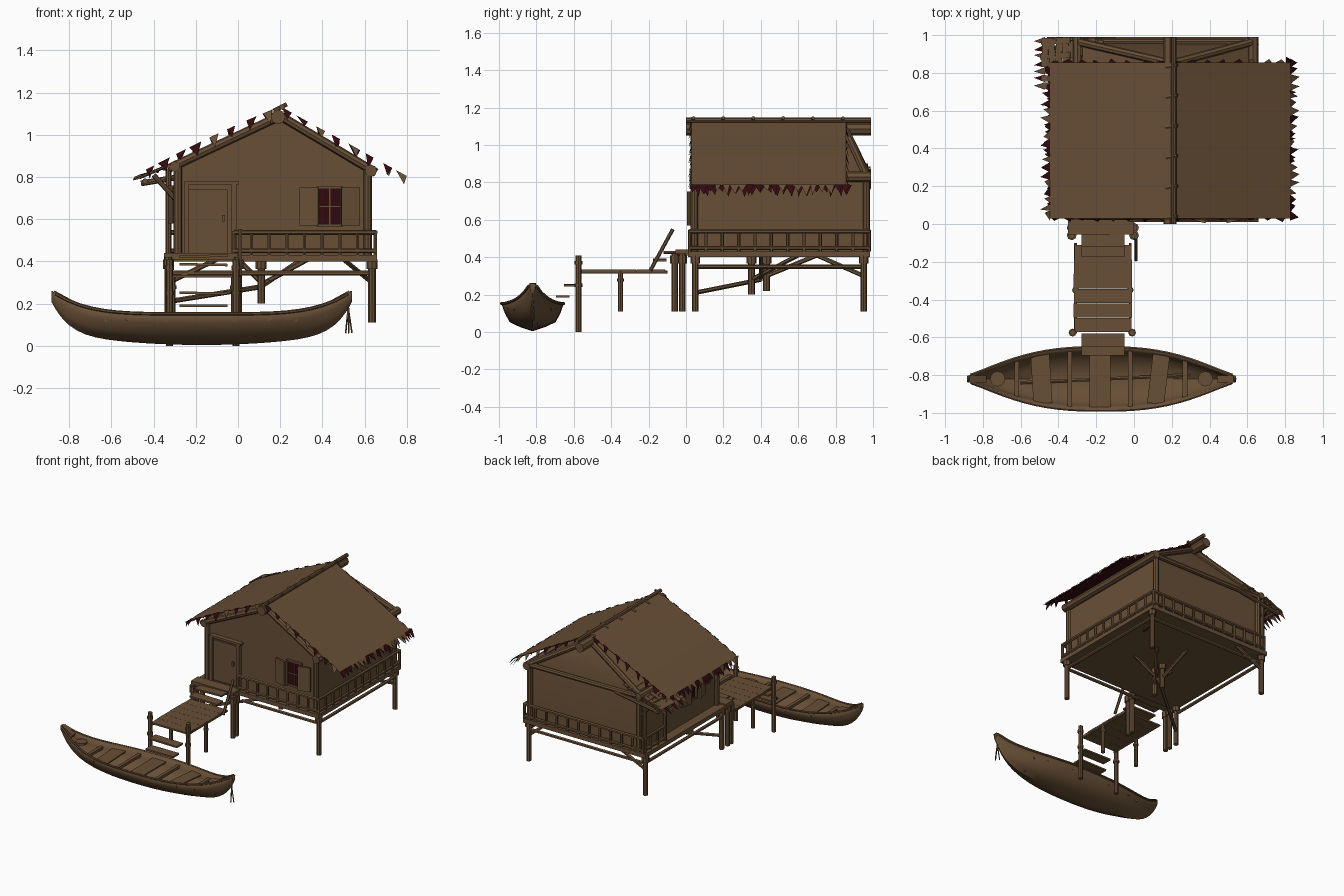
import bpy, bmesh, math, random
from mathutils import Vector, Matrix

if "Cube" in bpy.data.objects:
    bpy.data.objects.remove(bpy.data.objects["Cube"])
random.seed(4)

def material(name, c):
    m = bpy.data.materials.new(name)
    m.diffuse_color = (*c, 1)
    m.use_nodes = True
    m.node_tree.nodes["Principled BSDF"].inputs["Base Color"].default_value = m.diffuse_color
    return m

WOOD = material("brown wood", (0.138, 0.078, 0.037))
RED = material("dark maroon", (0.032, 0.003, 0.005))

def finish(bm, name, smooth=True, fix=True):
    if fix:
        bmesh.ops.recalc_face_normals(bm, faces=bm.faces[:])
    me = bpy.data.meshes.new(name)
    bm.to_mesh(me)
    bm.free()
    me.materials.append(WOOD)
    me.materials.append(RED)
    ob = bpy.data.objects.new(name, me)
    bpy.context.collection.objects.link(ob)
    if smooth:
        bpy.ops.object.select_all(action='DESELECT')
        ob.select_set(True)
        bpy.context.view_layer.objects.active = ob
        bpy.ops.object.shade_smooth_by_angle(angle=math.radians(40))
    return ob

def log(bm, p, q, r, n=8, r2=None):
    p, q = Vector(p), Vector(q)
    d = q - p
    M = Matrix.Translation((p + q) / 2) @ d.to_track_quat('Z', 'Y').to_matrix().to_4x4()
    bmesh.ops.create_cone(bm, cap_ends=True, segments=n, radius1=r, radius2=r2 or r, depth=d.length, matrix=M)

def box(bm, x0, x1, y0, y1, z0, z1, mat=0, tilt=0, turn=0):
    M = (Matrix.Translation(((x0+x1)/2, (y0+y1)/2, (z0+z1)/2)) @ Matrix.Rotation(turn, 4, 'Z')
         @ Matrix.Rotation(tilt, 4, 'Y') @ Matrix.Diagonal((x1-x0, y1-y0, z1-z0, 1)))
    for f in {f for v in bmesh.ops.create_cube(bm, size=1, matrix=M)['verts'] for f in v.link_faces}:
        f.material_index = mat

def tooth(bm, base, along, tip, mat):
    b, a, t = Vector(base), Vector(along), Vector(tip)
    f = bm.faces.new([bm.verts.new(v) for v in (b - a, b + t, b + a)])
    f.material_index = mat

# house walls; the back gable leans in towards the ridge
bm = bmesh.new()
gable = [(-.28, .42), (.615, .42), (.615, .84), (.2, 1.08), (-.28, .86)]
front = [bm.verts.new((x, .055, z)) for x, z in gable]
back = [bm.verts.new((x, .84 if z > 1 else .955, z)) for x, z in gable]
bm.faces.new(front)
for i in range(5):
    bm.faces.new((front[i], front[i-1], back[i-1], back[i]))
bm.faces.new((back[0], back[1], back[2], back[4]))
bm.faces.new((back[2], back[3], back[4]))
finish(bm, "house_walls")

# floor deck and landing
bm = bmesh.new()
box(bm, -.35, .66, .01, .985, .40, .43)
box(bm, -.35, 0, -.055, .03, .41, .44)
finish(bm, "floor_deck", False)

# wall frame: corner posts, gable rafters, eave logs, ridge pole
bm = bmesh.new()
for y in (.045, .965):
    for x in (-.285, .615):
        log(bm, (x, y, .42), (x, y, .85), .02)
log(bm, (.2, .045, 1.09), (.655, .045, .82), .021)
log(bm, (.2, .045, 1.09), (-.33, .045, .84), .021)
log(bm, (.2, .85, 1.085), (.63, .965, .835), .021)
log(bm, (.2, .85, 1.085), (-.3, .965, .85), .021)
log(bm, (-.3, .965, .84), (.63, .965, .835), .018)
log(bm, (.63, .02, .83), (.63, .99, .83), .029)
log(bm, (-.3, .02, .85), (-.3, .99, .85), .025)
log(bm, (.19, .0, 1.085), (.19, .99, 1.085), .035)
log(bm, (.21, .0, 1.132), (.21, .99, 1.132), .014)
for i in range(6):
    y = .03 + i * .16
    log(bm, (.17, y, 1.115), (.23, y + .01, 1.145), .01, 6)
finish(bm, "wall_frame")

# roof sheet, maroon underneath
prof = [(-.445, .825), (-.3, .9), (-.15, .975), (.03, 1.058), (.2, 1.13),
        (.36, 1.04), (.52, .955), (.68, .865), (.825, .785)]
bm = bmesh.new()
rows = [[bm.verts.new((x, y, z + dz)) for x, z in prof]
        for dz in (0, -.005) for y in (.03, .855)]
for i in range(len(prof) - 1):
    bm.faces.new((rows[0][i], rows[0][i+1], rows[1][i+1], rows[1][i]))
    bm.faces.new((rows[2][i+1], rows[2][i], rows[3][i], rows[3][i+1])).material_index = 1
finish(bm, "roof_sheet", fix=False)

# ragged leaf fringe on verges and eaves
bm = bmesh.new()
R = random.uniform
for y, s in ((.03, -1), (.855, 1)):
    for i in range(len(prof) - 1):
        a, b = Vector((prof[i][0], y, prof[i][1])), Vector((prof[i+1][0], y, prof[i+1][1]))
        for k in (.2, .65):
            d = (b - a).normalized()
            tooth(bm, a.lerp(b, k) + Vector((0, 0, .006)), d * R(.02, .033),
                  (R(-.01, .015), s * R(.01, .02), -R(.035, .06)), random.random() < .8)
for x, z, s in ((-.445, .828, -1), (.825, .79, 1)):
    for layer in (0, 1):
        for i in range(20):
            y = .045 + i * .0425 + layer * .015
            tooth(bm, (x - s * layer * .02, y, z - layer * .005), (0, R(.017, .028), 0),
                  (s * R(.025, .055), R(-.015, .015), -R(.035, .065)), layer or random.random() < .6)
finish(bm, "roof_fringe", False, False)

# small corner awning at back left
bm = bmesh.new()
for i in range(9):
    x = -.47 + i * .036
    z = .80 + i * .011
    box(bm, x - .018, x + .018, .83 + R(0, .02), .97 + R(0, .02), z, z + .008, 0, R(-.5, .1), R(-.1, .1))
for i in range(7):
    y = .73 + i * .04
    box(bm, -.49 + R(-.02, .02), -.33, y - .016, y + .016, .818, .826, 0, -.4, R(-.1, .1))
    tooth(bm, (-.47, y, .80), (0, .02, 0), (-.06, R(-.01, .01), -.045), i % 2)
log(bm, (-.46, .975, .77), (-.1, .975, .83), .014)
log(bm, (-.44, .7, .78), (-.44, .99, .78), .014)
for y in (.2, .72, .96):
    log(bm, (-.4, y, .81), (-.3, y, .7), .012)
for y in (.72, .96):
    log(bm, (-.33, y, .42), (-.33, y, .84), .014)
finish(bm, "corner_awning", False)

# door with frame and handle
bm = bmesh.new()
box(bm, -.235, -.05, .045, .056, .44, .74)
for x in (-.245, -.02):
    box(bm, x - .012, x + .012, .025, .056, .43, .765)
box(bm, -.255, .005, .02, .056, .765, .78)
box(bm, -.075, -.062, .03, .045, .59, .62)
finish(bm, "door", False)

# windows: front, and a copy turned onto the left wall
def window(name, M):
    bm = bmesh.new()
    box(bm, -.05, .05, -.008, 0, -.085, .085, 1)
    for z in (-.09, .09):
        box(bm, -.06, .06, -.016, 0, z - .007, z + .007)
    box(bm, -.05, .05, -.012, 0, -.003, .003)
    box(bm, -.003, .003, -.012, 0, -.085, .085)
    for s in (-1, 1):
        box(bm, s*.098 - .045, s*.098 + .045, -.04, -.025, -.09, .09, 0, 0, s * .25)
        box(bm, s*.055 - .007, s*.055 + .007, -.022, 0, -.095, .095)
    bmesh.ops.transform(bm, matrix=M, verts=bm.verts[:])
    finish(bm, name, False)
window("front_window", Matrix.Translation((.435, .055, .66)))
window("left_window", Matrix.Translation((-.28, .35, .67)) @ Matrix.Rotation(-math.pi/2, 4, 'Z'))

# railings round the deck
bm = bmesh.new()
for p, q, n in (((-.02, .02), (.65, .02), 8), ((.65, .02), (.65, .98), 11),
                ((.65, .98), (-.33, .98), 11), ((-.33, .98), (-.33, .72), 3)):
    p, q = Vector((*p, 0)), Vector((*q, 0))
    for z, r in ((.538, .012), (.45, .011)):
        log(bm, p + Vector((0, 0, z)), q + Vector((0, 0, z)), r, 6)
    for i in range(n + 1):
        c = p.lerp(q, i / n)
        log(bm, c + Vector((0, 0, .43)), c + Vector((0, 0, .545)), .009, 6)
log(bm, (.01, -.19, .33), (.01, -.07, .55), .01, 6)
finish(bm, "deck_railing")

# stilts with caps
bm = bmesh.new()
for x, y, z in ((-.33, .05, .11), (.635, .05, .11), (-.33, .95, .11), (.635, .95, .11),
                (0, -.02, .11), (-.33, -.02, .11), (0, -.06, .11), (-.33, -.06, .11),
                (.11, .35, .2), (.11, .43, .22)):
    log(bm, (x, y, z), (x, y, .42), .018)
    log(bm, (x, y, .365), (x, y, .41), .026)
finish(bm, "stilts")

# braces and beams below the floor
bm = bmesh.new()
for p, q in (((0, .05, .345), (.64, .05, .345)), ((-.33, .95, .345), (.64, .95, .345)),
             ((.635, .05, .35), (.635, .95, .35)), ((-.33, .05, .35), (-.33, .95, .35)),
             ((.11, .4, .29), (.33, .4, .41)), ((.11, .4, .3), (.0, .4, .41)),
             ((.11, .35, .28), (.3, .6, .41)), ((-.33, .05, .21), (.11, .4, .28)),
             ((.11, .43, .3), (.11, .7, .41)), ((.635, .95, .3), (.5, .7, .41)),
             ((-.33, .95, .3), (-.1, .95, .41))):
    log(bm, p, q, .012, 6)
finish(bm, "floor_braces")

# dock: planks, beams, posts
bm = bmesh.new()
for i in range(6):
    y = -.15 - i * .077
    w = .157 + R(-.008, .005)
    box(bm, -.165 - w, -.165 + w, y - .038, y + .038, .323, .335)
for x in (-.31, -.02):
    log(bm, (x, -.58, .32), (x, -.1, .32), .008, 6)
    log(bm, (x, -.35, .11), (x, -.35, .33), .014)
    log(bm, (x, -.35, .27), (x, -.35, .285), .018)
for x in (-.325, -.01):
    log(bm, (x, -.575, 0), (x, -.575, .41), .016)
    for z in (.24, .36):
        log(bm, (x, -.575, z), (x, -.575, z + .02), .021)
finish(bm, "dock")

# steps up to the landing and down to the boat
bm = bmesh.new()
for y, z in ((-.085, .425), (-.14, .385), (-.615, .25), (-.66, .19)):
    box(bm, -.278, -.05, y - .036, y + .036, z - .006, z + .006, 0, R(-.03, .03))
finish(bm, "steps", False)

# boat hull, lofted along its length
CX, CY, L = -.172, -.82, .7125
def half(t): return .016 + .151 * max(0, 1 - abs(t) ** 2.6) ** 1.3
def sheer(t): return .152 + .108 * abs(t) ** 4.5
def keel(t): return .004 + .06 * t * t + .146 * abs(t) ** 9
bm = bmesh.new()
side = [(1, 1), (.9, .68), (.74, .33), (.4, .15)]
sec = [(-u, v) for u, v in side] + [(0, 0)] + side[::-1]
rings = []
for i in range(33):
    t = -math.cos(math.pi * i / 32)
    rings.append([bm.verts.new((CX + L * t, CY + half(t) * u, keel(t) + (sheer(t) - keel(t)) * v)) for u, v in sec])
for a, b in zip(rings, rings[1:]):
    for j in range(8):
        bm.faces.new((a[j], b[j], b[j+1], a[j+1]))
bm.faces.new(rings[0])
bm.faces.new(rings[-1][::-1])
bm.normal_update()
if sum(f.normal.z * f.calc_area() for f in bm.faces) > 0:
    bmesh.ops.reverse_faces(bm, faces=bm.faces[:])
hull = finish(bm, "boat_hull", fix=False)
mod = hull.modifiers.new("thickness", 'SOLIDIFY')
mod.thickness, mod.offset = .01, -1

# gunwales, seats, ribs and end decks
bm = bmesh.new()
ts = [-.97 + 1.94 * i / 24 for i in range(25)]
for s in (-1, 1):
    pts = [(CX + L * t, CY + s * half(t), sheer(t)) for t in ts]
    for p, q in zip(pts, pts[1:]):
        log(bm, p, q, .008, 6)
    log(bm, (CX + s * .55, CY, .165), (CX + s * .55, CY, .18), .04, 12)
    box(bm, CX + s*.66 - .05, CX + s*.66 + .05, CY - .018, CY + .018, .215, .24, 0, -s * .5)
for x, w, a in ((-.49, .05, .06), (-.18, .055, 0), (.13, .045, -.12)):
    h = half((x - CX) / L) - .014
    box(bm, x - w, x + w, CY - h, CY + h, .12, .13, 0, 0, a)
for x in (-.62, -.34, -.02, .27):
    h = half((x - CX) / L) - .012
    box(bm, x - .012, x + .012, CY - h, CY + h, .115, .135)
log(bm, (-.6, CY - .02, .05), (.3, CY + .02, .05), .01, 6)
finish(bm, "boat_fittings")

# hanging mooring rope at the bow
bm = bmesh.new()
log(bm, (.52, CY, .22), (.525, CY, .13), .005, 6)
for dx, dy in ((-.012, .01), (.018, 0), (.003, -.015)):
    log(bm, (.522, CY, .18), (.522 + dx, CY + dy, .06), .004, 5)
finish(bm, "mooring_rope")
